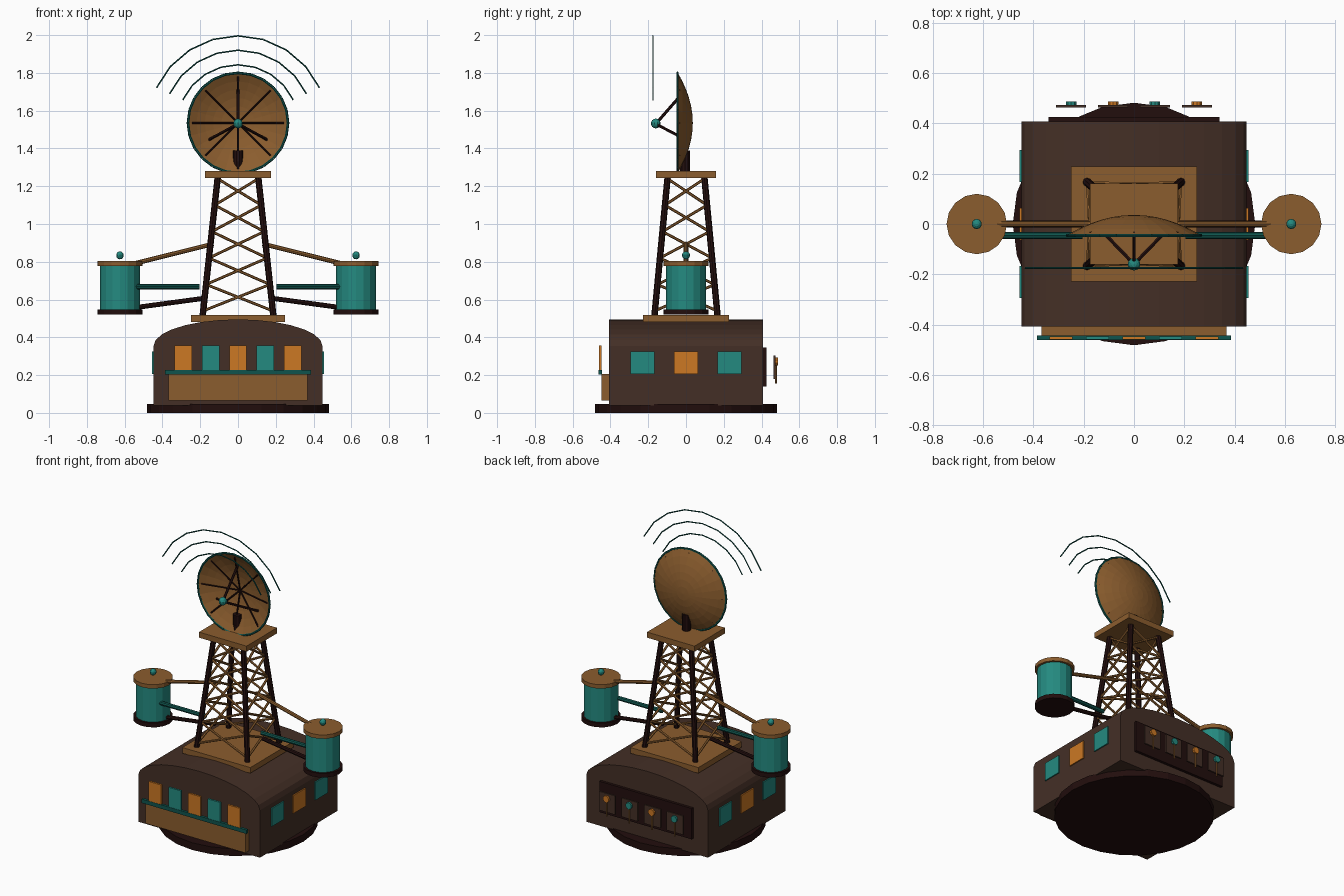
import bpy, bmesh, math
from mathutils import Vector, Matrix

if "Cube" in bpy.data.objects:
    bpy.data.objects.remove(bpy.data.objects["Cube"])


def material(name, rgb):
    m = bpy.data.materials.new(name)
    m.diffuse_color = [((c / 255 + 0.055) / 1.055) ** 2.4 if c > 10 else c / 255 / 12.92 for c in rgb] + [1]
    m.use_nodes = True
    m.node_tree.nodes["Principled BSDF"].inputs["Base Color"].default_value = m.diffuse_color
    return m


BROWN = material("dark brown wall", (68, 47, 38))
DARK = material("near black brown", (34, 14, 13))
TAN = material("tan wood", (139, 93, 46))
TEAL = material("teal", (36, 138, 128))
DEEP = material("deep teal", (15, 84, 77))
ORANGE = material("orange", (204, 120, 36))


def finish(name, bm, mat):
    bmesh.ops.recalc_face_normals(bm, faces=bm.faces[:])
    me = bpy.data.meshes.new(name)
    bm.to_mesh(me)
    bm.free()
    me.materials.append(mat)
    ob = bpy.data.objects.new(name, me)
    bpy.context.collection.objects.link(ob)
    return ob


def box(name, x0, x1, y0, y1, z0, z1, mat):
    bm = bmesh.new()
    bmesh.ops.create_cube(bm, size=1)
    bmesh.ops.scale(bm, vec=(x1 - x0, y1 - y0, z1 - z0), verts=bm.verts)
    bmesh.ops.translate(bm, vec=((x0 + x1) / 2, (y0 + y1) / 2, (z0 + z1) / 2), verts=bm.verts)
    return finish(name, bm, mat)


def add_rod(bm, a, b, r, sides):
    a, b = Vector(a), Vector(b)
    d = b - a
    m = Matrix.Translation((a + b) / 2) @ d.to_track_quat('Z', 'Y').to_matrix().to_4x4()
    bmesh.ops.create_cone(bm, cap_ends=True, segments=sides, radius1=r, radius2=r, depth=d.length, matrix=m)


def rods(name, pairs, r, mat, sides=8):
    bm = bmesh.new()
    for a, b in pairs:
        add_rod(bm, a, b, r, sides)
    return finish(name, bm, mat)


def disc(name, x, y, z0, z1, r, mat, sides=16):
    bm = bmesh.new()
    m = Matrix.Translation((x, y, (z0 + z1) / 2)) @ Matrix.Rotation(math.pi / 2, 4, 'Z')
    bmesh.ops.create_cone(bm, cap_ends=True, segments=sides, radius1=r, radius2=r, depth=z1 - z0, matrix=m)
    return finish(name, bm, mat)


def ball(name, loc, r, mat):
    bm = bmesh.new()
    bmesh.ops.create_uvsphere(bm, u_segments=10, v_segments=7, radius=r, matrix=Matrix.Translation(loc))
    return finish(name, bm, mat)


# round base and cabin with arched roof
disc("base", 0, 0, 0, 0.048, 0.482, DARK, 24)
bm = bmesh.new()
prof = [(-0.447, 0.04)] + [(-0.447 * math.cos(math.pi * i / 14), 0.355 + 0.14 * math.sin(math.pi * i / 14))
                           for i in range(15)] + [(0.447, 0.04)]
face = bm.faces.new([bm.verts.new((x, -0.408, z)) for x, z in prof])
ext = bmesh.ops.extrude_face_region(bm, geom=[face], use_keep_orig=True)
bmesh.ops.translate(bm, vec=(0, 0.816, 0), verts=[v for v in ext["geom"] if isinstance(v, bmesh.types.BMVert)])
finish("cabin", bm, BROWN)
box("roof_plate", -0.25, 0.25, -0.228, 0.228, 0.48, 0.518, TAN)

# front counter, ledge and windows
box("front_counter", -0.367, 0.367, -0.447, -0.40, 0.065, 0.205, TAN)
box("front_ledge", -0.386, 0.386, -0.462, -0.444, 0.202, 0.228, DEEP)
for i in range(5):
    x = (i - 2) * 0.145
    box("front_window", x - 0.046, x + 0.046, -0.46, -0.447, 0.222, 0.358, TEAL if i % 2 else ORANGE)

# side windows
for s in (-1, 1):
    for i in range(3):
        y = (i - 1) * 0.23
        xs = sorted((s * 0.446, s * 0.455))
        box("side_window", *xs, y - 0.064, y + 0.064, 0.205, 0.325, ORANGE if i == 1 else TEAL)

# rear switch panel
box("rear_panel", -0.34, 0.34, 0.405, 0.426, 0.14, 0.345, DARK)
for i in range(4):
    x = -0.25 + i / 6
    box("rear_switch_plate", x - 0.06, x + 0.06, 0.463, 0.474, 0.18, 0.305, BROWN)
    rods("rear_knob", [((x, 0.472, 0.272), (x, 0.487, 0.272))], 0.022, ORANGE if i % 2 else TEAL, 10)
    rods("rear_lever", [((x, 0.477, 0.255), (x, 0.477, 0.155))], 0.005, TAN, 6)

# lattice tower
Z0, Z1 = 0.515, 1.25


def corner(sx, sy, z):
    t = (z - Z0) / (Z1 - Z0)
    return (sx * (0.187 - 0.08 * t), sy * (0.167 - 0.07 * t), z)


corners = [(-1, -1), (1, -1), (1, 1), (-1, 1)]
rods("tower_legs", [(corner(*c, Z0), corner(*c, Z1)) for c in corners], 0.017, DARK)
braces = []
for k in range(4):
    a, b = corners[k], corners[(k + 1) % 4]
    for i in range(5):
        lo, hi = 0.54 + 0.14 * i, 0.68 + 0.14 * i
        braces += [(corner(*a, lo), corner(*b, hi)), (corner(*b, lo), corner(*a, hi))]
rods("tower_braces", braces, 0.0075, TAN, 6)
box("tower_platform", -0.175, 0.175, -0.16, 0.16, 1.243, 1.28, TAN)

# side tanks with their arms and pipes
for s in (-1, 1):
    x = s * 0.625
    disc("tank", x, 0, 0.54, 0.785, 0.106, TEAL)
    disc("tank_foot", x, 0, 0.52, 0.548, 0.12, DARK)
    disc("tank_lid", x, 0, 0.778, 0.804, 0.12, TAN)
    ball("tank_knob", (x, 0, 0.834), 0.021, TEAL)
    rods("upper_arm", [((s * 0.13, 0, 0.895), (s * 0.56, 0, 0.788))], 0.012, TAN)
    rods("feed_pipe", [((s * 0.205, -0.045, 0.668), (s * 0.54, -0.045, 0.668))], 0.014, DEEP)
    rods("lower_arm", [((s * 0.17, 0, 0.608), (s * 0.54, 0, 0.558))], 0.013, DARK)

# dish: a shallow bowl turned about the y axis
CZ, R = 1.535, 0.265


def bowl_y(r):
    return 0.034 - 0.08 * (r / R) ** 2


def polar(r, y, ang):
    return (r * math.cos(ang), y, CZ + r * math.sin(ang))


bm = bmesh.new()
vs = [bm.verts.new(polar(R * i / 6, bowl_y(R * i / 6), 0)) for i in range(7)]
es = [bm.edges.new(p) for p in zip(vs, vs[1:])]
bmesh.ops.spin(bm, geom=vs + es, cent=(0, 0, CZ), axis=(0, 1, 0), angle=math.tau, steps=24)
bmesh.ops.remove_doubles(bm, verts=bm.verts[:], dist=0.0005)
dish = finish("dish", bm, TAN)
shell = dish.modifiers.new("thickness", 'SOLIDIFY')
shell.thickness = 0.004
shell.offset = 0

ring = [polar(R, -0.045, math.tau * i / 24) for i in range(25)]
rods("dish_rim", list(zip(ring, ring[1:])), 0.007, DEEP, 6)
rods("dish_spokes", [(polar(0, 0.022, 0), polar(0.245, -0.036, math.tau * i / 8)) for i in range(8)], 0.005, DARK, 6)
rods("feed_struts", [((0, -0.16, CZ - 0.005), polar(0.175, -0.003, math.radians(a))) for a in (90, 210, 330)],
     0.008, DARK, 6)
ball("feed_horn", (0, -0.16, CZ - 0.003), 0.026, TEAL)
disc("dish_mount", 0, -0.005, 1.275, 1.388, 0.027, DARK, 10)

# signal arcs floating above the dish
for n, r in enumerate((0.323, 0.4, 0.476)):
    pts = []
    for i in range(9):
        a = math.radians(25 + 130 * i / 8)
        pts.append((r * math.cos(a), -0.175, 1.52 + r * math.sin(a)))
    rods(f"signal_arc_{n + 1}", list(zip(pts, pts[1:])), 0.004, DEEP, 6)
